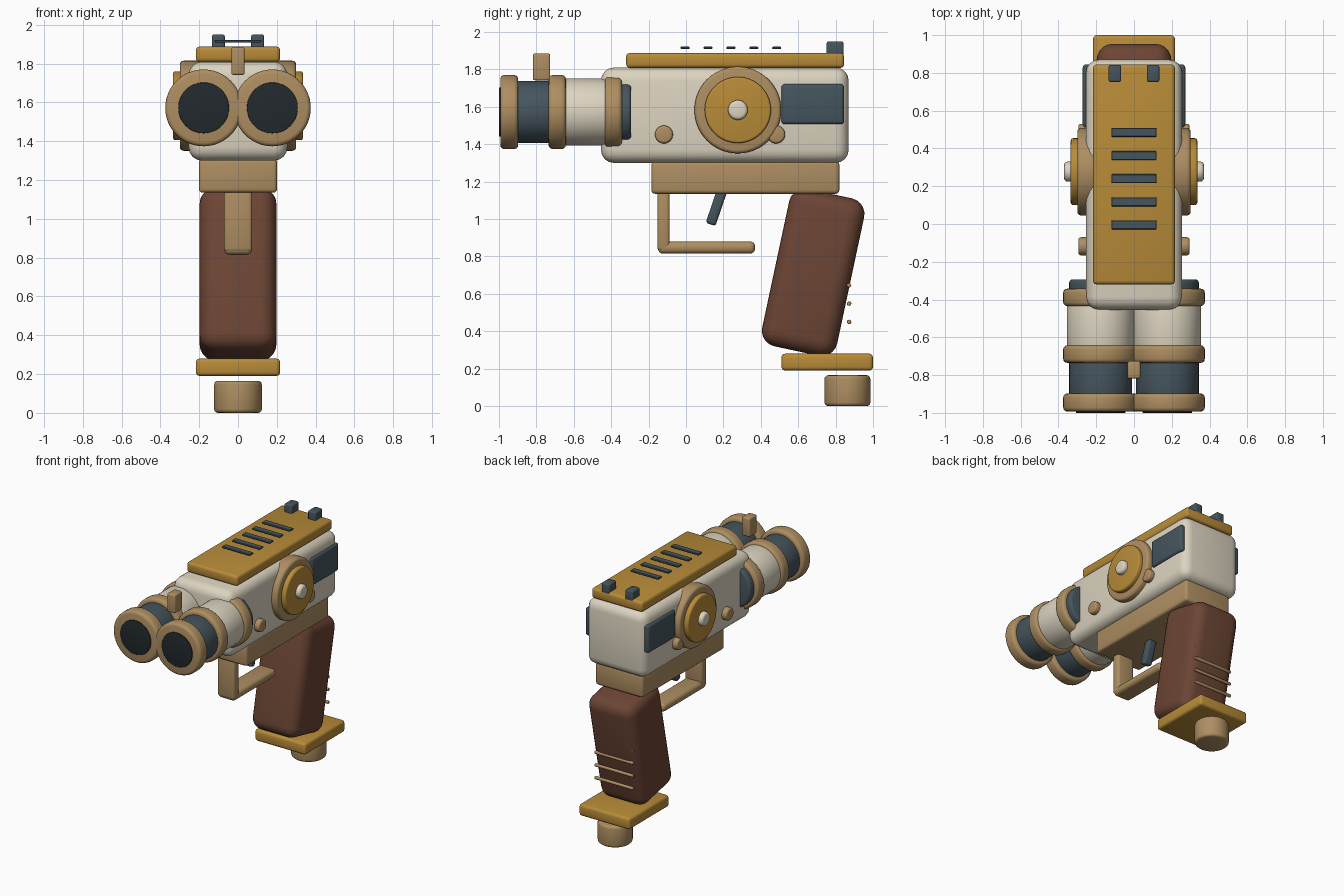
import bpy, bmesh, math
from mathutils import Matrix, Vector

if "Cube" in bpy.data.objects:
    bpy.data.objects.remove(bpy.data.objects["Cube"])

COLORS = {
    "cream": (0.72, 0.66, 0.53), "tan": (0.42, 0.27, 0.12), "gold": (0.48, 0.26, 0.04),
    "slate": (0.06, 0.09, 0.11), "lens": (0.016, 0.022, 0.026), "brown": (0.15, 0.06, 0.035),
}
MATS = {}
for key, rgb in COLORS.items():
    MATS[key] = bpy.data.materials.new(key)
    MATS[key].diffuse_color = (*rgb, 1)


def finish(name, bm, mat, bevel, segs, loc, rot=(0, 0, 0)):
    """Round the hard edges, then turn the bmesh into a placed object."""
    if bevel:
        edges = [e for e in bm.edges if e.calc_face_angle(0) > math.radians(40)]
        bmesh.ops.bevel(bm, geom=edges, offset=bevel, segments=segs, profile=0.5,
                        affect='EDGES', clamp_overlap=True)
    mesh = bpy.data.meshes.new(name)
    bm.to_mesh(mesh)
    bm.free()
    mesh.materials.append(MATS[mat])
    ob = bpy.data.objects.new(name, mesh)
    bpy.context.collection.objects.link(ob)
    ob.location, ob.rotation_euler = loc, rot
    bpy.ops.object.select_all(action='DESELECT')
    ob.select_set(True)
    bpy.context.view_layer.objects.active = ob
    bpy.ops.object.shade_smooth_by_angle(angle=math.radians(35))
    return ob


def box(name, mat, x, y, z, bevel=0.02, segs=3, tilt=0):
    """Box from (min, max) ranges, optionally tilted about x through its centre."""
    r = (x, y, z)
    bm = bmesh.new()
    bmesh.ops.create_cube(bm, size=1)
    bmesh.ops.scale(bm, vec=Vector([b - a for a, b in r]), verts=bm.verts)
    return finish(name, bm, mat, bevel, segs, [(a + b) / 2 for a, b in r], (tilt, 0, 0))


def cyl(name, mat, axis, radius, span, centre, bevel=0.015, sides=48):
    """Cylinder along axis; span is its range on it, centre the other two coordinates."""
    bm = bmesh.new()
    bmesh.ops.create_cone(bm, cap_ends=True, segments=sides, radius1=radius,
                          radius2=radius, depth=span[1] - span[0])
    turn = {"x": Matrix.Rotation(math.pi / 2, 3, 'Y'),
            "y": Matrix.Rotation(math.pi / 2, 3, 'X'), "z": Matrix.Identity(3)}[axis]
    bmesh.ops.rotate(bm, matrix=turn, verts=bm.verts)
    loc = list(centre)
    loc.insert("xyz".index(axis), (span[0] + span[1]) / 2)
    return finish(name, bm, mat, bevel, 3, loc)


# Main housing, lower frame and top rail
box("body", "cream", (-0.255, 0.255), (-0.455, 0.87), (1.30, 1.81), 0.07, 4)
box("lower_frame", "tan", (-0.202, 0.202), (-0.185, 0.82), (1.135, 1.31), 0.02)
box("top_rail", "gold", (-0.217, 0.217), (-0.32, 0.845), (1.808, 1.888), 0.02)
for i in range(5):
    y = -0.005 + i * 0.1225
    box(f"rail_slot_{i + 1}", "slate", (-0.12, 0.12), (y - 0.024, y + 0.024),
        (1.908, 1.922), 0.004, 1)

# Twin barrels, each a stack of (name, material, radius, y range, bevel)
SECTIONS = [
    ("lens", "lens", 0.131, (-1.0, -0.96), 0.004),
    ("muzzle_ring", "tan", 0.198, (-0.993, -0.897), 0.022),
    ("front_tube", "slate", 0.166, (-0.92, -0.72), 0.01),
    ("middle_ring", "tan", 0.198, (-0.735, -0.642), 0.022),
    ("rear_tube", "cream", 0.179, (-0.67, -0.42), 0.01),
    ("rear_ring", "tan", 0.198, (-0.435, -0.342), 0.022),
    ("collar", "slate", 0.166, (-0.38, -0.293), 0.018),
]
for side, s in (("right", 1), ("left", -1)):
    for name, mat, r, span, bev in SECTIONS:
        cyl(f"{side}_barrel_{name}", mat, "y", r, span, (s * 0.177, 1.572), bev)

    def out(a, b):
        return tuple(sorted((s * a, s * b)))

    # Side dial, bolts and panel
    cyl(f"{side}_dial_ring", "tan", "x", 0.232, out(0.18, 0.30), (0.277, 1.583), 0.02, 64)
    cyl(f"{side}_dial_disc", "gold", "x", 0.177, out(0.27, 0.335), (0.277, 1.583), 0.012, 64)
    cyl(f"{side}_dial_button", "cream", "x", 0.053, out(0.30, 0.37), (0.277, 1.583), 0.018, 32)
    for n, y in (("front", -0.118), ("rear", 0.482)):
        cyl(f"{side}_{n}_bolt", "tan", "x", 0.048, out(0.23, 0.295), (y, 1.452), 0.014, 32)
    box(f"{side}_panel", "slate", out(0.22, 0.272), (0.51, 0.845), (1.507, 1.722), 0.018)
    # Rear sight post
    box(f"{side}_rear_sight", "slate", out(0.068, 0.134), (0.752, 0.842), (1.86, 1.95), 0.01)

# Front sight between the barrels
box("front_sight", "tan", (-0.034, 0.034), (-0.818, -0.726), (1.742, 1.885), 0.01)

# Trigger guard and trigger
box("guard_post", "tan", (-0.073, 0.073), (-0.153, -0.087), (0.83, 1.16), 0.018)
box("guard_bar", "tan", (-0.073, 0.073), (-0.15, 0.37), (0.815, 0.88), 0.028, 4)
box("trigger", "slate", (-0.035, 0.035), (0.14, 0.195), (0.965, 1.19), 0.015, 3, -0.33)

# Slanted grip with rear ridges
box("grip", "brown", (-0.198, 0.198), (0.475, 0.885), (0.285, 1.145), 0.085, 5, -0.21)
for i in range(4):
    cyl(f"grip_ridge_{i + 1}", "tan", "x", 0.012, (-0.165, 0.165),
        (0.872, 0.45 + i * 0.098), 0.004, 12)

# Base plate and end cap
box("base_plate", "gold", (-0.217, 0.217), (0.51, 1.0), (0.19, 0.28), 0.02)
cyl("end_cap", "tan", "z", 0.123, (0.0, 0.165), (0.0, 0.863), 0.02)

for m in bpy.data.materials:
    if m.users and not m.is_grease_pencil:
        m.use_nodes = True
        m.node_tree.nodes["Principled BSDF"].inputs["Base Color"].default_value = m.diffuse_color
